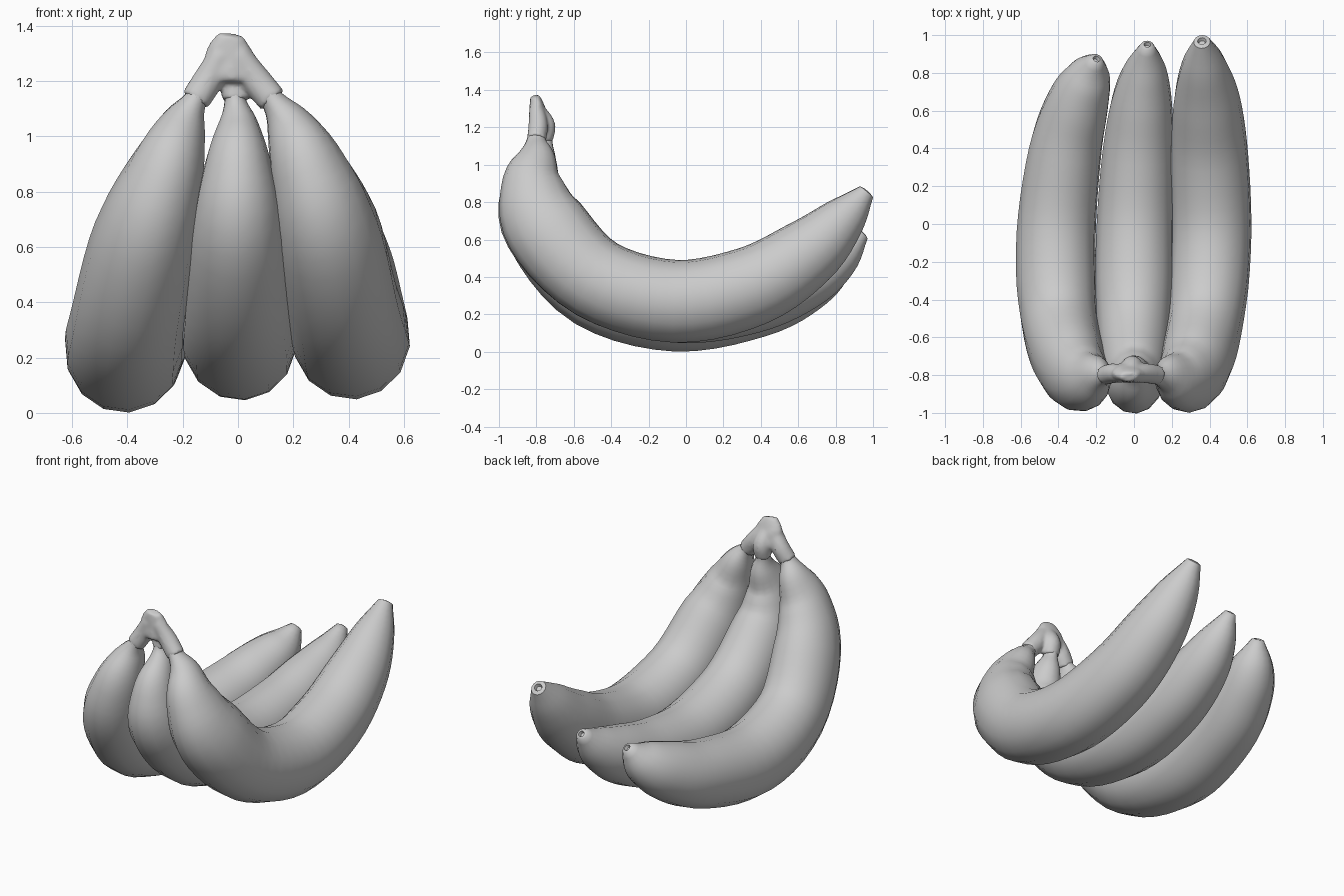
import bpy, bmesh, math, random
from mathutils import Vector

random.seed(4)
cube = bpy.data.objects.get("Cube")
if cube:
    bpy.data.objects.remove(cube, do_unlink=True)

# Single plain grey
grey = bpy.data.materials.new("plain_grey")
grey.use_nodes = True
colour = (0.6, 0.6, 0.6, 1)
grey.diffuse_color = colour
bsdf = next(n for n in grey.node_tree.nodes if n.type == 'BSDF_PRINCIPLED')
bsdf.inputs["Base Color"].default_value = colour


def spline(points, steps):
    """Smooth curve through points of (x, y, z, radius)."""
    p = [Vector(q) for q in points]
    p = [2 * p[0] - p[1]] + p + [2 * p[-1] - p[-2]]
    out = []
    for a, b, c, d in zip(p, p[1:], p[2:], p[3:]):
        for i in range(steps):
            t = i / steps
            out.append(0.5 * (2 * b + (c - a) * t + (2 * a - 5 * b + 4 * c - d) * t ** 2
                              + (3 * b - a - 3 * c + d) * t ** 3))
    return out + [p[-2]]


def select(objects):
    bpy.ops.object.select_all(action='DESELECT')
    for obj in objects:
        obj.select_set(True)
    bpy.context.view_layer.objects.active = objects[0]


def sweep(name, points, width, sides=14, steps=5, lumps=0.0, dimple=False):
    """Loft elliptical rings along a path; width(t) scales the sideways radius."""
    bm = bmesh.new()
    path = spline(points, steps)
    centres = [q.to_3d() for q in path]
    last = len(path) - 1
    rings = []

    def add_ring(centre, tangent, radius, wide):
        normal = tangent.cross(Vector((1, 0, 0))).normalized()
        side = normal.cross(tangent).normalized()
        ring = []
        for k in range(sides):
            a = math.tau * (k + 0.3) / sides
            r = radius * (1 + random.uniform(-lumps, lumps))
            ring.append(bm.verts.new(centre + side * math.cos(a) * r * wide
                                     + normal * math.sin(a) * r))
        rings.append(ring)

    for i, q in enumerate(path):
        tangent = (centres[min(i + 1, last)] - centres[max(i - 1, 0)]).normalized()
        add_ring(centres[i], tangent, q[3], width(i / last))
    if dimple:
        # Blunt tip with a small sunken eye
        for scale, depth in ((0.5, -0.006), (0.35, 0.012)):
            add_ring(centres[-1] - tangent * depth, tangent, path[-1][3] * scale, 1)
    for r0, r1 in zip(rings, rings[1:]):
        for k in range(sides):
            j = (k + 1) % sides
            bm.faces.new((r0[k], r0[j], r1[j], r1[k]))
    bm.faces.new(rings[0])
    bm.faces.new(rings[-1])
    bmesh.ops.recalc_face_normals(bm, faces=bm.faces)
    mesh = bpy.data.meshes.new(name)
    bm.to_mesh(mesh)
    bm.free()
    mesh.materials.append(grey)
    obj = bpy.data.objects.new(name, mesh)
    bpy.context.collection.objects.link(obj)
    select([obj])
    bpy.ops.object.shade_smooth_by_angle(angle=math.radians(50))
    return obj


def fruit_width(t):
    """Slimmer from the side near the neck, fuller along the belly."""
    return min(0.96, max(0.83, 0.83 + (t - 0.38) * 0.8))


# Fruits: each path runs from the crown, through the neck, to the tip
fruits = {
    "left_banana": [
        (.0, -.80, 1.30, .04), (.06, -.79, 1.21, .052), (.125, -.80, 1.13, .052),
        (.185, -.80, 1.04, .105), (.25, -.82, .89, .17), (.32, -.75, .67, .225),
        (.38, -.48, .39, .22), (.41, -.06, .27, .222), (.40, .35, .35, .215),
        (.385, .65, .53, .185), (.37, .84, .71, .125), (.36, .965, .855, .046)],
    "middle_banana": [
        (-.02, -.79, 1.29, .04), (-.01, -.75, 1.21, .052), (-.01, -.76, 1.13, .047),
        (0, -.78, 1.04, .09), (0, -.83, .89, .15), (0, -.78, .67, .205),
        (0, -.48, .385, .217), (.005, -.05, .262, .215), (.02, .35, .298, .2),
        (.04, .64, .4, .17), (.06, .82, .51, .117), (.07, .945, .63, .036)],
    "right_banana": [
        (-.06, -.80, 1.30, .04), (-.105, -.79, 1.21, .052), (-.155, -.80, 1.13, .052),
        (-.2, -.80, 1.04, .105), (-.26, -.82, .87, .17), (-.335, -.74, .64, .222),
        (-.4, -.48, .34, .222), (-.412, -.05, .22, .22), (-.365, .38, .28, .203),
        (-.3, .63, .38, .175), (-.24, .78, .48, .126), (-.2, .87, .585, .038)],
}
crown_parts = []
for name, path in fruits.items():
    sweep(name, path[1:], fruit_width, dimple=True)
    crown_parts.append(sweep("crown_stem", path[:3], lambda t: 1.05))

# Crown: flattened lumpy block fused with the three stems
crown = sweep("crown", [(-.025, -.81, 1.367, .024), (-.03, -.80, 1.33, .037),
                        (-.03, -.79, 1.27, .05), (-.025, -.785, 1.215, .055),
                        (-.025, -.785, 1.195, .045)],
              lambda t: 2.0, steps=2, lumps=0.06)
select([crown] + crown_parts)
bpy.ops.object.join()
remesh = crown.modifiers.new("fuse", 'REMESH')
remesh.mode = 'VOXEL'
remesh.voxel_size = 0.01
remesh.use_smooth_shade = True
soften = crown.modifiers.new("soften", 'SMOOTH')
soften.factor = 0.5
soften.iterations = 5
for modifier in (remesh, soften):
    bpy.ops.object.modifier_apply(modifier=modifier.name)
